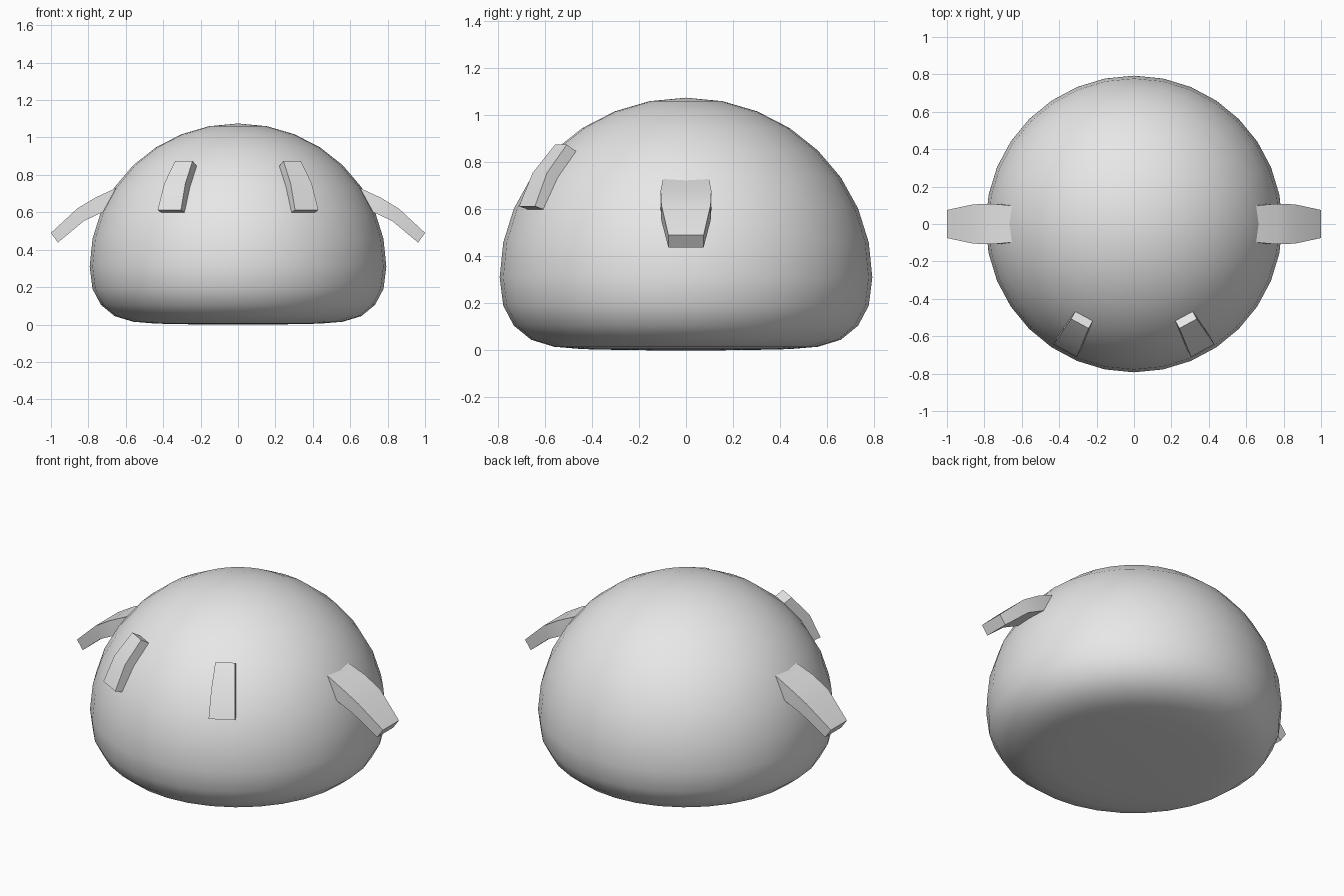
import bpy, bmesh, math

if "Cube" in bpy.data.objects:
    bpy.data.objects.remove(bpy.data.objects["Cube"], do_unlink=True)

grey = bpy.data.materials.new("light_grey")
grey.use_nodes = True
grey.diffuse_color = (0.8, 0.8, 0.8, 1)
grey.node_tree.nodes["Principled BSDF"].inputs["Base Color"].default_value = (0.8, 0.8, 0.8, 1)


def finish(name, bm, angle):
    """Turn a bmesh into a named, shaded object."""
    bmesh.ops.recalc_face_normals(bm, faces=bm.faces)
    mesh = bpy.data.meshes.new(name)
    bm.to_mesh(mesh)
    bm.free()
    mesh.materials.append(grey)
    obj = bpy.data.objects.new(name, mesh)
    bpy.context.collection.objects.link(obj)
    bpy.ops.object.select_all(action='DESELECT')
    obj.select_set(True)
    bpy.context.view_layer.objects.active = obj
    bpy.ops.object.shade_smooth_by_angle(angle=math.radians(angle))
    return obj


def curved_bar(name, azimuth, sections):
    """Bent bar; each section is outer (r, z), inner (r, z), half width."""
    bm = bmesh.new()
    c, s = math.cos(azimuth), math.sin(azimuth)
    rings = []
    for ro, zo, ri, zi, w in sections:
        corners = ((ro, -w, zo), (ro, w, zo), (ri, w, zi), (ri, -w, zi))
        rings.append([bm.verts.new((r * c - t * s, r * s + t * c, z)) for r, t, z in corners])
    for a, b in zip(rings, rings[1:]):
        for i in range(4):
            j = (i + 1) % 4
            bm.faces.new((a[i], a[j], b[j], b[i]))
    bm.faces.new(rings[0])
    bm.faces.new(rings[-1])
    return finish(name, bm, 30)


# Body: a round dome with a flattened underside
EQUATOR, RADIUS, DOME = 0.31, 0.793, 0.765
bm = bmesh.new()
bmesh.ops.create_uvsphere(bm, u_segments=32, v_segments=16, radius=1)
flat_base = (0, 0.12, 0.205, 0.265, 0.295, 0.305, 0.308, 0.31, 0.31)
for v in bm.verts:
    if v.co.z >= 0:
        z = EQUATOR + DOME * v.co.z
    else:
        ring = round(math.asin(max(-1, v.co.z)) / (-math.pi / 16))
        z = EQUATOR - flat_base[ring]
    v.co = (v.co.x * RADIUS, v.co.y * RADIUS, z)
finish("body", bm, 60)

# Drooping ears and slanted eye bars on both sides
ear = [(0.64, 0.735, 0.60, 0.65, 0.097),
       (0.76, 0.68, 0.715, 0.605, 0.108),
       (0.86, 0.62, 0.825, 0.553, 0.105),
       (1.0, 0.49, 0.963, 0.438, 0.075)]
eye = [(0.606, 0.875, 0.54, 0.835, 0.053),
       (0.708, 0.755, 0.63, 0.715, 0.064),
       (0.77, 0.613, 0.69, 0.587, 0.071)]
EYE_TURN = math.radians(28.5)
for side, sign in (("left", 1), ("right", -1)):
    curved_bar(side + "_ear", 0 if sign > 0 else math.pi, ear)
    curved_bar(side + "_eye", -math.pi / 2 + sign * EYE_TURN, eye)
